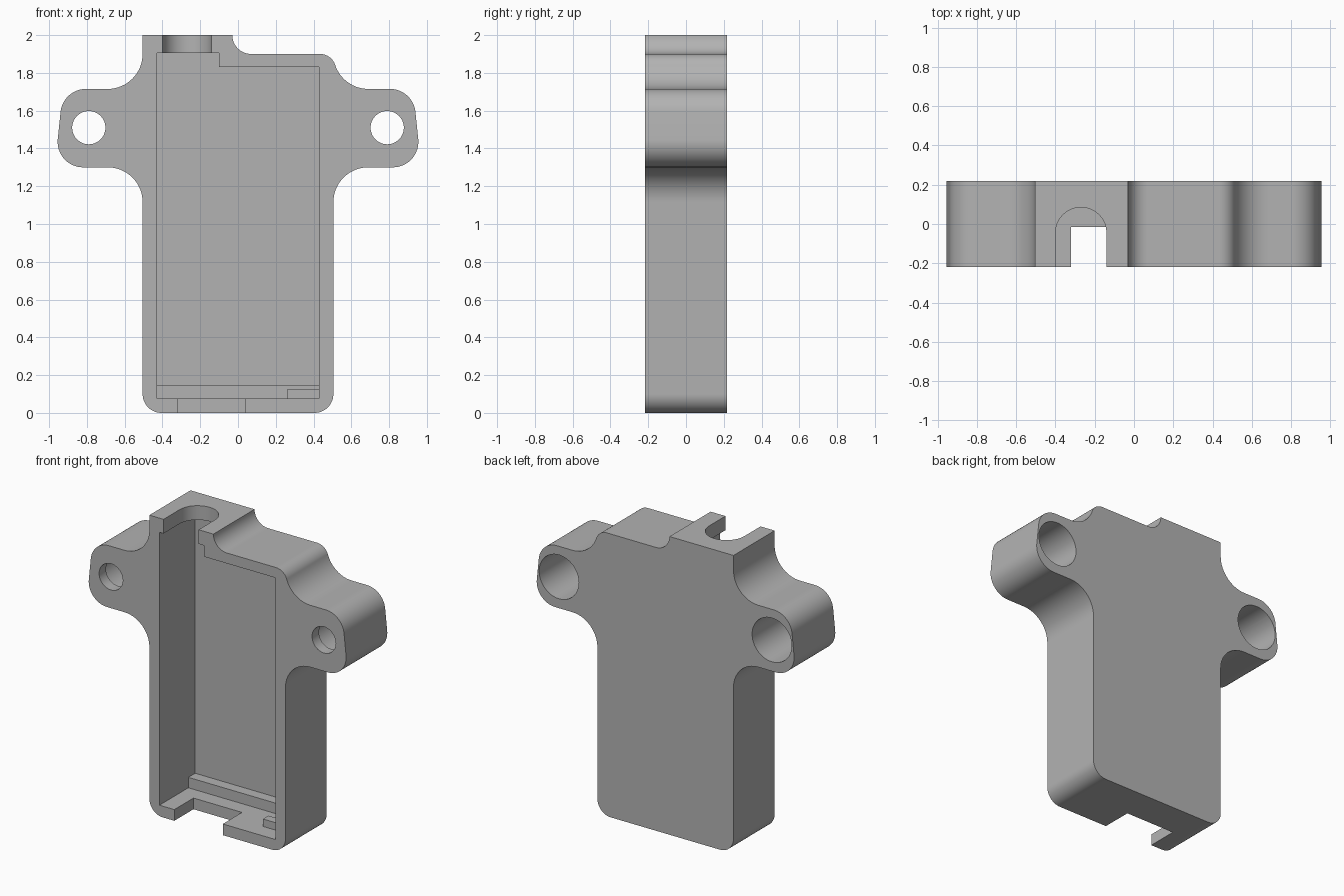
import bpy, bmesh
from math import radians, sin, cos
from mathutils import Vector

if "Cube" in bpy.data.objects:
    bpy.data.objects.remove(bpy.data.objects["Cube"])

HALF = 0.218      # half depth of the case
BACK = 0.16       # inner face of the back wall

grey = bpy.data.materials.new("plain grey")
grey.use_nodes = True
grey.diffuse_color = (0.45, 0.45, 0.45, 1)
grey.node_tree.nodes["Principled BSDF"].inputs["Base Color"].default_value = grey.diffuse_color


def arc(cx, cy, r, start, end, steps=16):
    angles = [radians(start + (end - start) * i / steps) for i in range(steps + 1)]
    return [(cx + r * cos(a), cy + r * sin(a)) for a in angles]


def prism(name, points, low, high, axis="y"):
    """Extrude a flat outline from low to high along y or z."""
    place = (lambda p: Vector((p[0], low, p[1]))) if axis == "y" else (lambda p: Vector((p[0], p[1], low)))
    push = Vector((0, high - low, 0)) if axis == "y" else Vector((0, 0, high - low))
    bm = bmesh.new()
    face = bm.faces.new([bm.verts.new(place(p)) for p in points])
    grown = bmesh.ops.extrude_face_region(bm, geom=[face], use_keep_orig=True)
    bmesh.ops.translate(bm, vec=push, verts=[v for v in grown["geom"] if isinstance(v, bmesh.types.BMVert)])
    bmesh.ops.recalc_face_normals(bm, faces=bm.faces)
    mesh = bpy.data.meshes.new(name)
    bm.to_mesh(mesh)
    bm.free()
    mesh.materials.append(grey)
    obj = bpy.data.objects.new(name, mesh)
    bpy.context.collection.objects.link(obj)
    return obj


def rect(x0, x1, z0, z1):
    return [(x0, z0), (x1, z0), (x1, z1), (x0, z1)]


def activate(obj):
    bpy.ops.object.select_all(action="DESELECT")
    obj.select_set(True)
    bpy.context.view_layer.objects.active = obj


def cut(target, cutter):
    cutter.hide_render = True
    mod = target.modifiers.new("cut", "BOOLEAN")
    mod.operation, mod.solver, mod.object = "DIFFERENCE", "EXACT", cutter
    activate(target)
    bpy.ops.object.modifier_apply(modifier=mod.name)
    bpy.data.objects.remove(cutter)


# Outer case: lower side with mounting ear, mirrored, joined by a stepped top
side = (arc(0.405, 0.1, 0.1, -90, 0)
        + arc(0.69, 1.115, 0.185, 180, 90)
        + arc(0.82, 1.435, 0.135, -90, 5)
        + arc(0.805, 1.58, 0.135, 5, 90))
top = (arc(0.69, 1.9, 0.185, 270, 198.4)
       + arc(0.434, 1.815, 0.085, 18.4, 90)[1:]
       + arc(0.07, 2.0, 0.1, 270, 180)
       + [(-0.505, 2.0)]
       + arc(-0.69, 1.9, 0.185, 0, -90))
case = prism("case", side + top + [(-x, z) for x, z in reversed(side)], -HALF, HALF)

# Main cavity, open at the front, with a taller left part
cut(case, prism("cavity_cutter",
                [(-0.43, 0.075), (0.43, 0.075), (0.43, 1.83), (-0.1, 1.83), (-0.1, 1.905), (-0.43, 1.905)],
                -0.4, BACK))

# Rounded cable slot in the top and square notch in the bottom
cut(case, prism("slot_cutter", [(-0.4, -0.4), (-0.14, -0.4)] + arc(-0.27, -0.045, 0.13, 0, 180),
                1.85, 2.2, "z"))
cut(case, prism("notch_cutter", rect(-0.32, 0.04, -0.2, 0.11), -0.4, -0.015))

# Screw holes with wide counterbores from the back
for x in (-0.79, 0.79):
    cut(case, prism("hole_cutter", arc(x, 1.51, 0.088, 0, 360, 48)[:-1], -0.4, 0.4))
    cut(case, prism("bore_cutter", arc(x, 1.51, 0.147, 0, 360, 48)[:-1], -0.145, 0.4))

activate(case)
bpy.ops.object.shade_smooth_by_angle(angle=radians(30))

# Small supports inside the cavity, seated slightly into the walls
prism("bottom_ledge", rect(-0.44, 0.44, 0.065, 0.145), 0.088, BACK + 0.01)
prism("retaining_tab", rect(0.26, 0.44, 0.065, 0.125), -0.107, -0.05)
